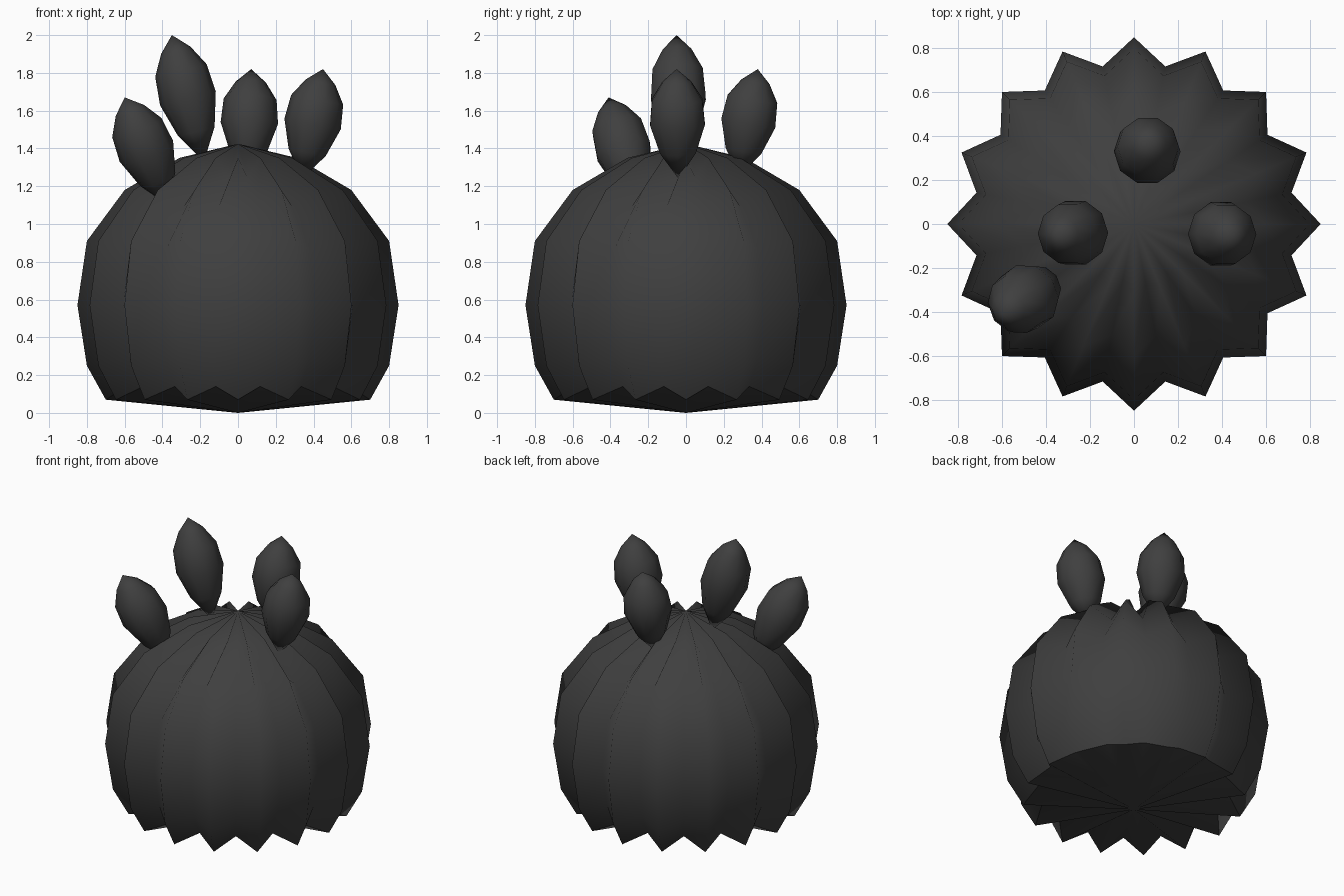
import bpy, bmesh, math
from mathutils import Vector

cube = bpy.data.objects.get("Cube")
if cube:
    bpy.data.objects.remove(cube, do_unlink=True)

# Single dark grey material
grey = bpy.data.materials.new("dark_grey")
grey.use_nodes = True
grey.diffuse_color = (0.05, 0.05, 0.05, 1)
grey.node_tree.nodes["Principled BSDF"].inputs["Base Color"].default_value = grey.diffuse_color


def lathe(name, rings, count, start, end, place, sharp_rim=False):
    """Skin rings between two end points; place(r, h, i) gives each ring vertex."""
    bm = bmesh.new()
    first, last = bm.verts.new(start), bm.verts.new(end)
    loops = [[bm.verts.new(place(r, h, i)) for i in range(count)] for r, h in rings]
    for i in range(count):
        j = (i + 1) % count
        bm.faces.new((first, loops[0][j], loops[0][i]))
        bm.faces.new((last, loops[-1][i], loops[-1][j]))
        for low, high in zip(loops, loops[1:]):
            bm.faces.new((low[i], low[j], high[j], high[i]))
    bmesh.ops.recalc_face_normals(bm, faces=bm.faces)
    for face in bm.faces:
        face.smooth = True
    if sharp_rim:
        rim = set(loops[0])
        for edge in bm.edges:
            if edge.verts[0] in rim and edge.verts[1] in rim:
                edge.smooth = False
    mesh = bpy.data.meshes.new(name)
    bm.to_mesh(mesh)
    bm.free()
    mesh.materials.append(grey)
    obj = bpy.data.objects.new(name, mesh)
    bpy.context.collection.objects.link(obj)
    return obj


# Ribbed body: every second column is pulled in towards the middle
RIBS, MIDDLE, PULL = 16, 0.57, 0.86


def rib_point(r, h, i):
    k = PULL if i % 2 else 1
    a = math.pi * i / RIBS
    return (r * k * math.cos(a), r * k * math.sin(a), MIDDLE + (h - MIDDLE) * k)


profile = [(0.70, 0.07), (0.80, 0.25), (0.85, 0.57),
           (0.80, 0.91), (0.60, 1.18), (0.31, 1.35)]
lathe("ribbed_body", profile, RIBS * 2, (0, 0, 0), (0, 0, 1.425), rib_point, True)


# Leaf-shaped buds on the crown, each running from base to tip
def bud(name, base, tip, sides=10):
    base, tip = Vector(base), Vector(tip)
    axis = tip - base
    turn = Vector((0, 0, 1)).rotation_difference(axis)

    def ring_point(r, t, i):
        a = math.tau * i / sides
        return base + axis * t + turn @ Vector((r * math.cos(a), r * math.sin(a), 0))

    shape = [(0.10, 0.24), (0.152, 0.5), (0.14, 0.72), (0.08, 0.88)]
    return lathe(name, shape, sides, base, tip, ring_point)


bud("right_bud", (-0.18, -0.03, 1.33), (-0.35, -0.05, 2.0))
bud("back_bud", (0.05, 0.28, 1.25), (0.07, 0.38, 1.82))
bud("left_bud", (0.34, -0.04, 1.24), (0.45, -0.05, 1.82))
bud("front_right_bud", (-0.37, -0.25, 1.10), (-0.60, -0.41, 1.67))
